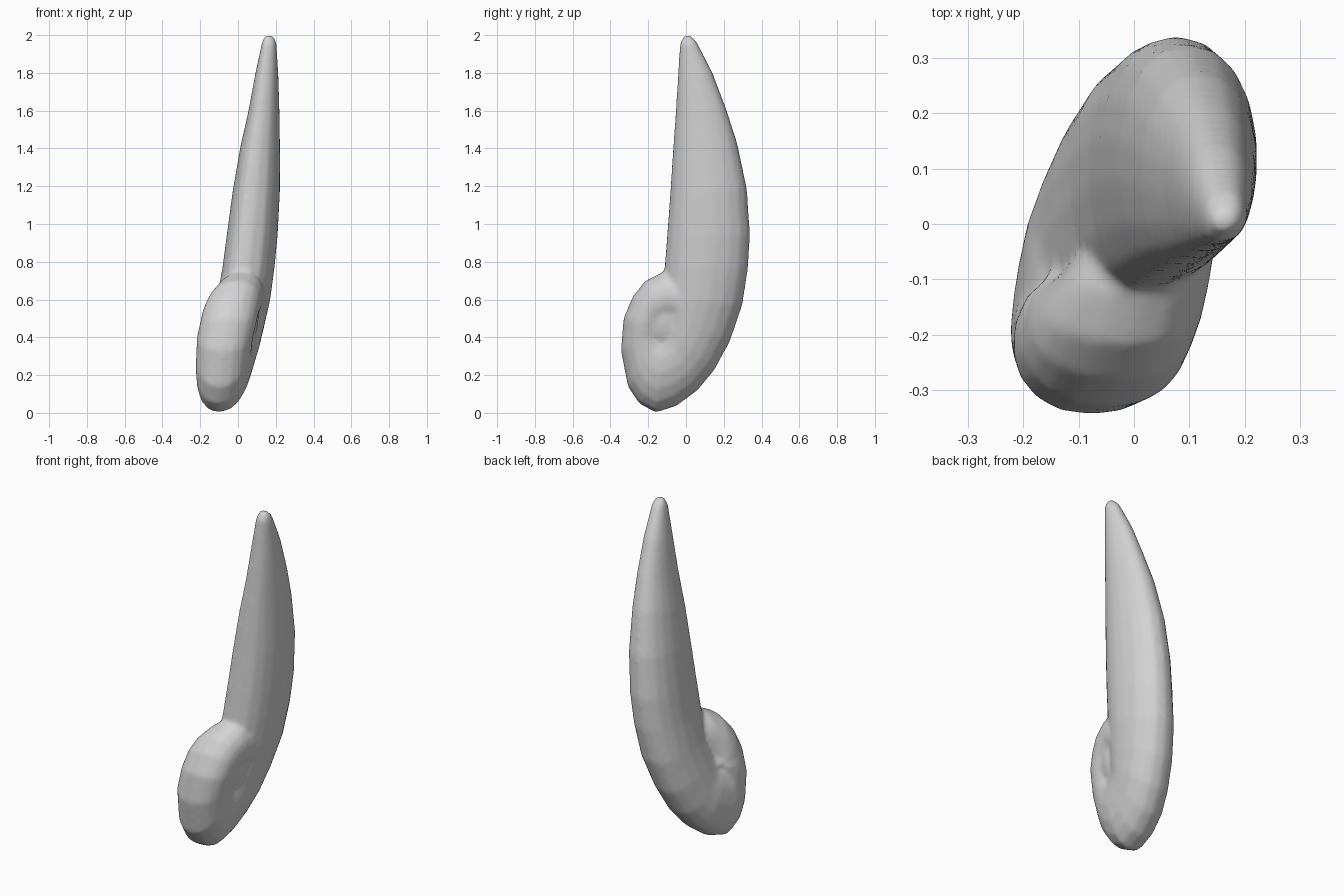
import bpy, bmesh, math
from mathutils import Vector

grey = bpy.data.materials.new("plain grey")
grey.diffuse_color = (0.65, 0.65, 0.65, 1)

# Stations from tip to curl: outer y, z, inner y, z, centre x, half width
STATIONS = [
    (0.025, 1.997, -0.010, 1.997, 0.165, 0.024),
    (0.057, 1.965, -0.032, 1.955, 0.165, 0.039),
    (0.142, 1.80, -0.042, 1.78, 0.152, 0.062),
    (0.214, 1.61, -0.054, 1.58, 0.137, 0.083),
    (0.272, 1.43, -0.068, 1.38, 0.117, 0.106),
    (0.323, 1.19, -0.082, 1.16, 0.097, 0.126),
    (0.340, 0.95, -0.099, 0.93, 0.075, 0.136),
    (0.330, 0.77, -0.112, 0.76, 0.055, 0.139),
    (0.299, 0.57, -0.125, 0.62, 0.027, 0.144),
    (0.234, 0.38, -0.145, 0.54, -0.005, 0.145),
    (0.152, 0.228, -0.150, 0.49, -0.030, 0.145),
    (0.060, 0.117, -0.145, 0.49, -0.050, 0.146),
    (-0.050, 0.036, -0.135, 0.50, -0.062, 0.146),
    (-0.160, 0.000, -0.120, 0.50, -0.070, 0.146),
    (-0.247, 0.047, -0.100, 0.50, -0.075, 0.146),
    (-0.308, 0.138, -0.080, 0.49, -0.075, 0.146),
    (-0.345, 0.33, -0.080, 0.46, -0.070, 0.149),
    (-0.331, 0.50, -0.090, 0.44, -0.053, 0.150),
    (-0.282, 0.617, -0.090, 0.44, -0.040, 0.150),
    (-0.217, 0.698, -0.090, 0.44, -0.024, 0.147),
    (-0.120, 0.748, -0.085, 0.45, 0.000, 0.135),
    (-0.030, 0.735, -0.080, 0.46, 0.022, 0.122),
    (0.050, 0.66, -0.080, 0.47, 0.035, 0.108),
    (0.080, 0.56, -0.080, 0.48, 0.040, 0.085),
]
SIDES = 18


def ring(bm, st):
    oy, oz, iy, iz, cx, hw = st
    mid = Vector((cx, (oy + iy) / 2, (oz + iz) / 2))
    half = Vector((0, (oy - iy) / 2, (oz - iz) / 2))
    verts = []
    for k in range(SIDES):
        a = 2 * math.pi * k / SIDES
        c, s = math.cos(a), math.sin(a)
        # Round outer side, flatter and slightly slanted inner side
        w = math.copysign(abs(s) ** (0.9 if c > 0 else 0.75), s)
        u = c + (0.2 * s * -c if c < 0 else 0)
        p = mid + half * u
        p.x += hw * w + 0.13 * half.z * u
        verts.append(bm.verts.new(p))
    return verts


# Curled horn swept through the stations
bm = bmesh.new()
rings = [ring(bm, st) for st in STATIONS]
for a, b in zip(rings, rings[1:]):
    for k in range(SIDES):
        j = (k + 1) % SIDES
        bm.faces.new((a[k], a[j], b[j], b[k]))

# Rounded tip and buried curl end
for loop, z in ((rings[0], 2.002), (rings[-1], None)):
    centre = sum((v.co for v in loop), Vector()) / SIDES
    if z:
        centre.z = z
    hub = bm.verts.new(centre)
    for k in range(SIDES):
        bm.faces.new((hub, loop[k], loop[(k + 1) % SIDES]))

# Shallow hub filling the middle of the curl
ball = bmesh.ops.create_uvsphere(bm, u_segments=18, v_segments=12, radius=1)
for v in ball["verts"]:
    x, y, z = v.co
    v.co = (-0.003 + 0.112 * x + 0.025 * z, -0.09 + 0.16 * y, 0.48 + 0.2 * z)
bmesh.ops.recalc_face_normals(bm, faces=bm.faces[:])
for f in bm.faces:
    f.smooth = True
mesh = bpy.data.meshes.new("curled_horn")
bm.to_mesh(mesh)
bm.free()
mesh.materials.append(grey)
horn = bpy.data.objects.new("curled_horn", mesh)
bpy.context.collection.objects.link(horn)

# Fuse the curl, hub and body into one softly blended skin
fuse = horn.modifiers.new("fuse", 'REMESH')
fuse.mode = 'VOXEL'
fuse.voxel_size = 0.012
fuse.use_smooth_shade = True
blend = horn.modifiers.new("blend", 'SMOOTH')
blend.factor = 0.5
blend.iterations = 8
